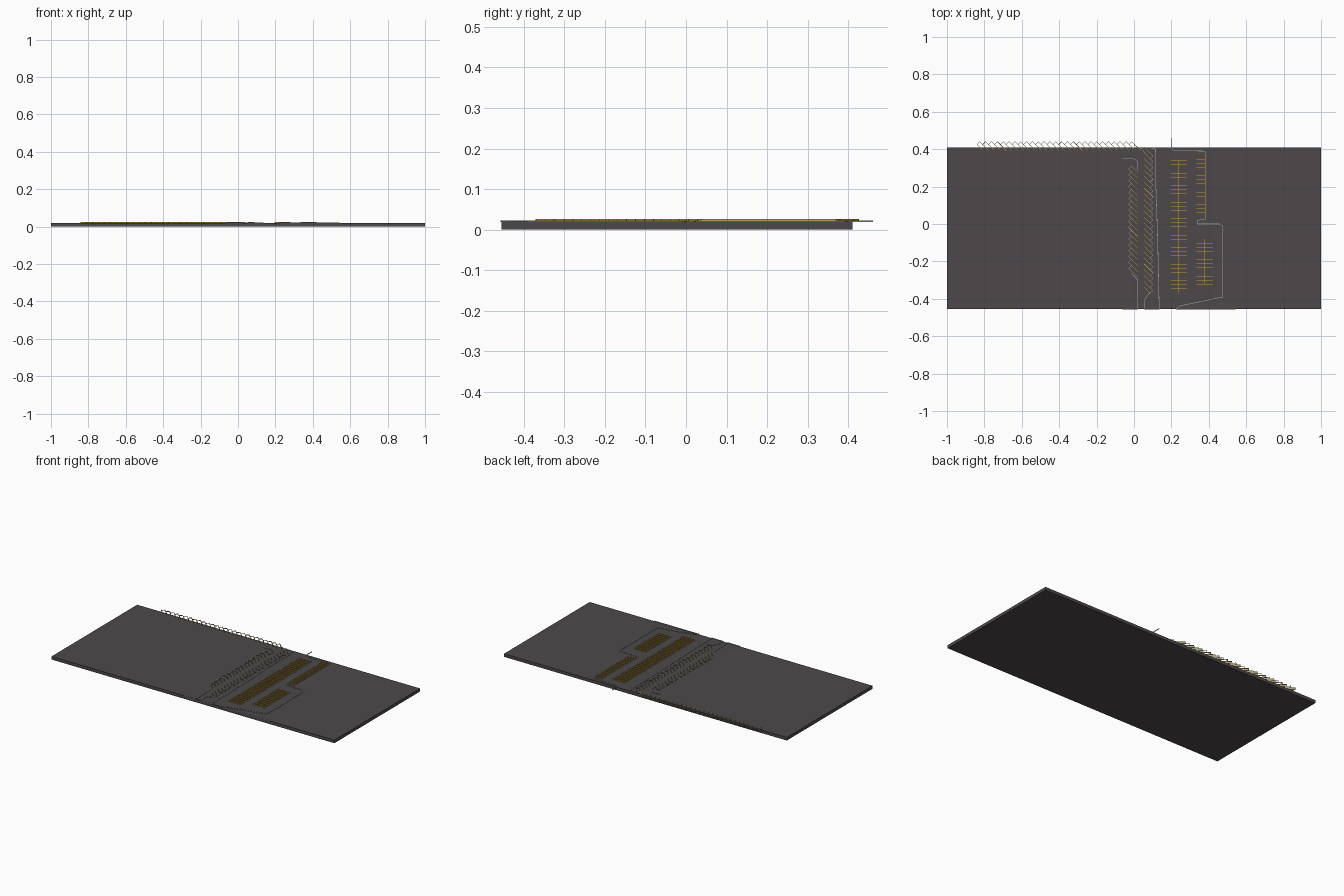
import bpy, bmesh
from mathutils import Vector

if "Cube" in bpy.data.objects:
    bpy.data.objects.remove(bpy.data.objects["Cube"])

TOP = 0.02          # asphalt surface height
PITCH = 0.0221      # stall width
STEP = PITCH * 2 ** 0.5
HALF = STEP / 2


def material(name, rgb):
    m = bpy.data.materials.new(name)
    m.diffuse_color = (*rgb, 1)
    m.use_nodes = True
    m.node_tree.nodes["Principled BSDF"].inputs["Base Color"].default_value = m.diffuse_color
    return m


asphalt = material("asphalt", (0.075, 0.066, 0.069))
paint = material("yellow_paint", (0.62, 0.36, 0.03))
concrete = material("concrete", (0.36, 0.36, 0.36))


def finish(name, bm, mat):
    mesh = bpy.data.meshes.new(name)
    bmesh.ops.recalc_face_normals(bm, faces=bm.faces)
    bm.to_mesh(mesh)
    bm.free()
    mesh.materials.append(mat)
    bpy.context.collection.objects.link(bpy.data.objects.new(name, mesh))


def prism(bm, outline, z0, z1):
    low = [bm.verts.new((x, y, z0)) for x, y in outline]
    high = [bm.verts.new((x, y, z1)) for x, y in outline]
    bm.faces.new(low[::-1])
    bm.faces.new(high)
    n = len(outline)
    for i in range(n):
        j = (i + 1) % n
        bm.faces.new((low[i], low[j], high[j], high[i]))


def strips(name, paths, width, height, mat):
    """Raised strips of constant width following each polyline."""
    bm = bmesh.new()
    for path in paths:
        for a, b in zip(path, path[1:]):
            a, b = Vector(a), Vector(b)
            d = (b - a).normalized() * width / 2
            n = Vector((-d.y, d.x))
            a, b = a - d, b + d
            prism(bm, [a - n, b - n, b + n, a + n], TOP - 0.001, TOP + height)
    finish(name, bm, mat)


def angled_row(name, start, along, head, tail, count):
    """Diagonal stalls: sawtooth kerb at the head, a painted line per stall."""
    start, along, head, tail = map(Vector, (start, along, head, tail))
    feet = [start + along * STEP * i for i in range(count + 1)]
    saw = [feet[0]]
    for p, q in zip(feet, feet[1:]):
        saw += [(p + q) / 2 + head * HALF, q]
    strips(name + "_sawtooth", [saw], 0.002, 0.003, concrete)
    strips(name + "_lines", [(p, p + tail * 0.031) for p in feet],
           0.002, 0.006, paint)


def straight_row(name, x0, x1, spine, y_top, count):
    """Square stalls: parallel painted lines joined by a spine."""
    ys = [y_top - PITCH * i for i in range(count)]
    paths = [((x0, y), (x1, y)) for y in ys]
    paths.append(((spine, ys[0]), (spine, ys[-1])))
    strips(name, paths, 0.002, 0.006, paint)


# Asphalt slab
bm = bmesh.new()
prism(bm, [(-1, -0.455), (1, -0.455), (1, 0.41), (-1, 0.41)], 0, TOP)
finish("asphalt_slab", bm, asphalt)

# Angled parking rows
angled_row("north_row", (-0.84, 0.425), (1, 0), (0, 1), (1, -1), 27)
angled_row("west_row", (-0.013, 0.31), (0, -1), (-1, 0), (1, -1), 18)
angled_row("middle_row", (0.086, 0.38), (0, -1), (1, 0), (-1, 1), 24)

# Square parking rows
straight_row("double_row", 0.195, 0.28, 0.237, 0.338, 33)
straight_row("east_single_row", 0.335, 0.38, 0.38, 0.369, 16)
straight_row("east_double_row", 0.335, 0.42, 0.378, -0.08, 12)

# Kerbs
kerbs = {
    "west_entry_kerb": [(-0.06, 0.35), (-0.005, 0.35), (0.012, 0.343),
                        (0.02, 0.325), (0.02, 0.29)],
    "west_exit_kerb": [(-0.013, -0.265), (0.02, -0.30), (0.02, -0.455),
                       (-0.06, -0.455)],
    "north_corner_kerb": [(0.0, 0.425), (0.02, 0.41), (0.04, 0.405),
                          (0.055, 0.385)],
    "island_kerb": [(0.095, 0.405), (0.115, 0.40), (0.117, 0.2),
                    (0.127, -0.1), (0.135, -0.455), (0.055, -0.455),
                    (0.055, -0.405), (0.086, -0.365)],
    "east_kerb": [(0.20, 0.459), (0.20, 0.41), (0.204, 0.398), (0.215, 0.392),
                  (0.38, 0.39), (0.38, 0.025), (0.338, 0.02), (0.338, 0.0),
                  (0.455, 0.0), (0.47, -0.006), (0.475, -0.02),
                  (0.475, -0.39), (0.25, -0.437), (0.232, -0.447),
                  (0.225, -0.455), (0.54, -0.455)],
}
for name, path in kerbs.items():
    strips(name, [path], 0.003, 0.003, concrete)
